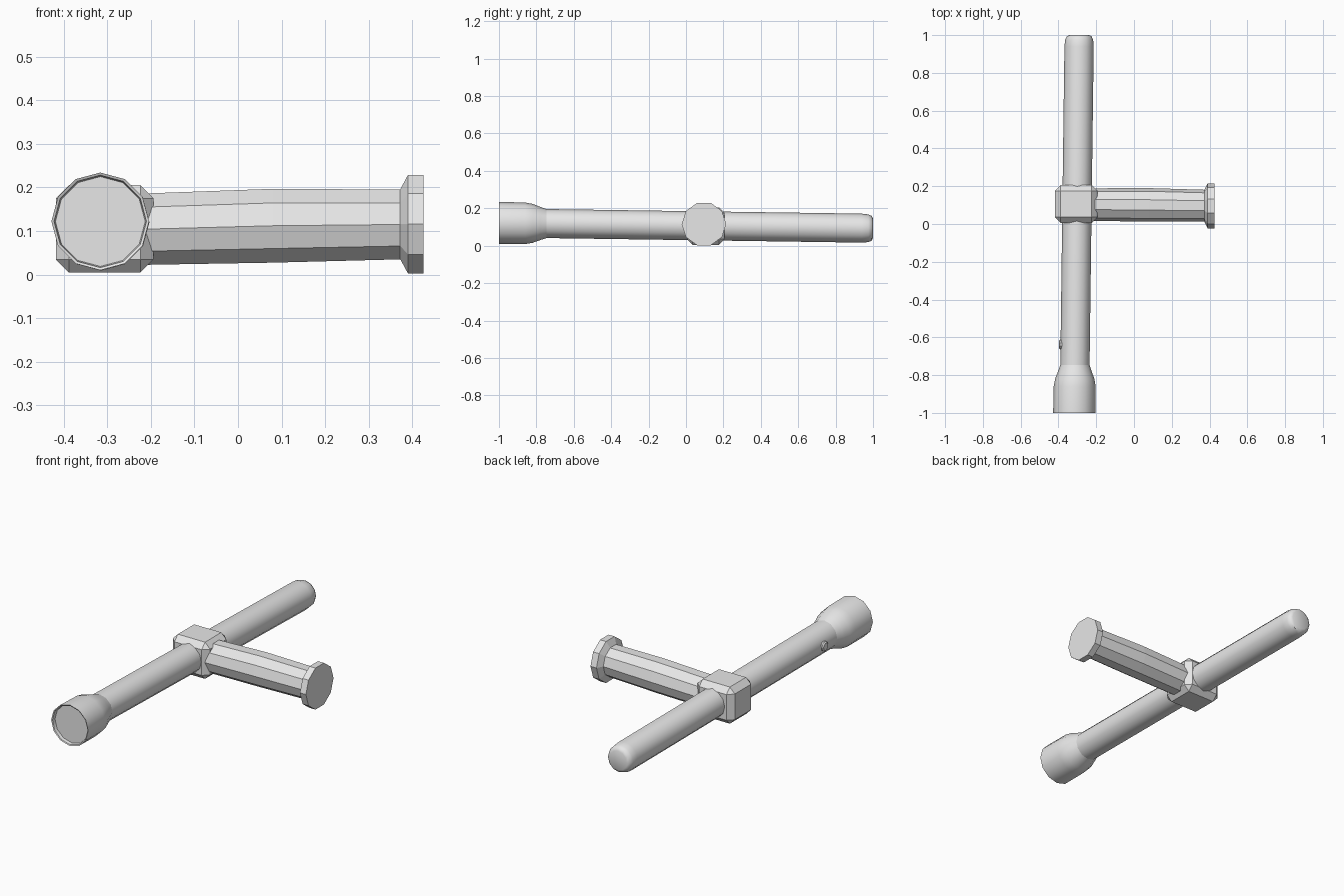
import bpy, bmesh, math
from mathutils import Vector

cube = bpy.data.objects.get("Cube")
if cube:
    bpy.data.objects.remove(cube, do_unlink=True)

grey = bpy.data.materials.new("plain_grey")
grey.use_nodes = True
grey.diffuse_color = (0.8, 0.8, 0.8, 1)
grey.node_tree.nodes["Principled BSDF"].inputs["Base Color"].default_value = (0.8, 0.8, 0.8, 1)


def finish(name, bm, smooth=False):
    bmesh.ops.recalc_face_normals(bm, faces=bm.faces)
    mesh = bpy.data.meshes.new(name)
    bm.to_mesh(mesh)
    bm.free()
    mesh.materials.append(grey)
    obj = bpy.data.objects.new(name, mesh)
    bpy.context.collection.objects.link(obj)
    if smooth:
        bpy.ops.object.select_all(action='DESELECT')
        obj.select_set(True)
        bpy.context.view_layer.objects.active = obj
        bpy.ops.object.shade_smooth_by_angle(angle=math.radians(40))
    return obj


def loft(name, rings, sides, u, v, smooth=False):
    """Capped tube through rings of (centre, radius), spanned by axes u and v."""
    bm = bmesh.new()
    angles = [math.tau * i / sides for i in range(sides)]
    loops = [[bm.verts.new(Vector(c) + r * (math.cos(a) * Vector(u) + math.sin(a) * Vector(v)))
              for a in angles] for c, r in rings]
    for a, b in zip(loops, loops[1:]):
        for i in range(sides):
            j = (i + 1) % sides
            bm.faces.new((a[i], a[j], b[j], b[i]))
    bm.faces.new(loops[0])
    bm.faces.new(loops[-1])
    return finish(name, bm, smooth)


def on_shaft(y):
    return (-0.303 + 0.013 * y, y, 0.1075 - 0.0145 * y)


X, Y, Z = (1, 0, 0), (0, 1, 0), (0, 0, 1)

# Long shaft with a rounded rear end
shaft = [(-0.78, 0.0775), (0.94, 0.0775), (0.975, 0.074), (0.993, 0.066), (1.0, 0.052)]
loft("shaft", [(on_shaft(y), r) for y, r in shaft], 12, X, Z, True)

# Flared head with a recessed front disc
head = [(-0.98, 0.103), (-0.997, 0.106), (-1.0, 0.112), (-0.86, 0.111),
        (-0.82, 0.104), (-0.78, 0.089), (-0.745, 0.077)]
loft("head", [(on_shaft(y), r) for y, r in head], 12, X, Z, True)

# Chamfered block joining shaft and handle
bm = bmesh.new()
bmesh.ops.create_cube(bm, size=1)
bmesh.ops.scale(bm, vec=(0.224, 0.2, 0.2), verts=bm.verts)
bmesh.ops.translate(bm, vec=(-0.306, 0.106, 0.105), verts=bm.verts)
block = finish("joint_block", bm)
bevel = block.modifiers.new("chamfer", 'BEVEL')
bevel.width = 0.03
bevel.segments = 1

# Ten-sided side handle, slightly swollen in the middle
handle = [(-0.22, 0.103, 0.104, 0.086), (0.08, 0.101, 0.112, 0.089), (0.378, 0.097, 0.115, 0.084)]
loft("side_handle", [(h[:3], h[3]) for h in handle], 10, Y, Z)

# End flange of the handle
flange = [(0.372, 0.084), (0.39, 0.119), (0.426, 0.119)]
loft("handle_flange", [((x, 0.096, 0.1155), r) for x, r in flange], 10, Y, Z)

# Small push button on the outer side of the shaft
button = [(-0.36, 0.026), (-0.392, 0.026), (-0.398, 0.02)]
loft("button", [((x, -0.638, 0.117), r) for x, r in button], 10, Y, Z)
